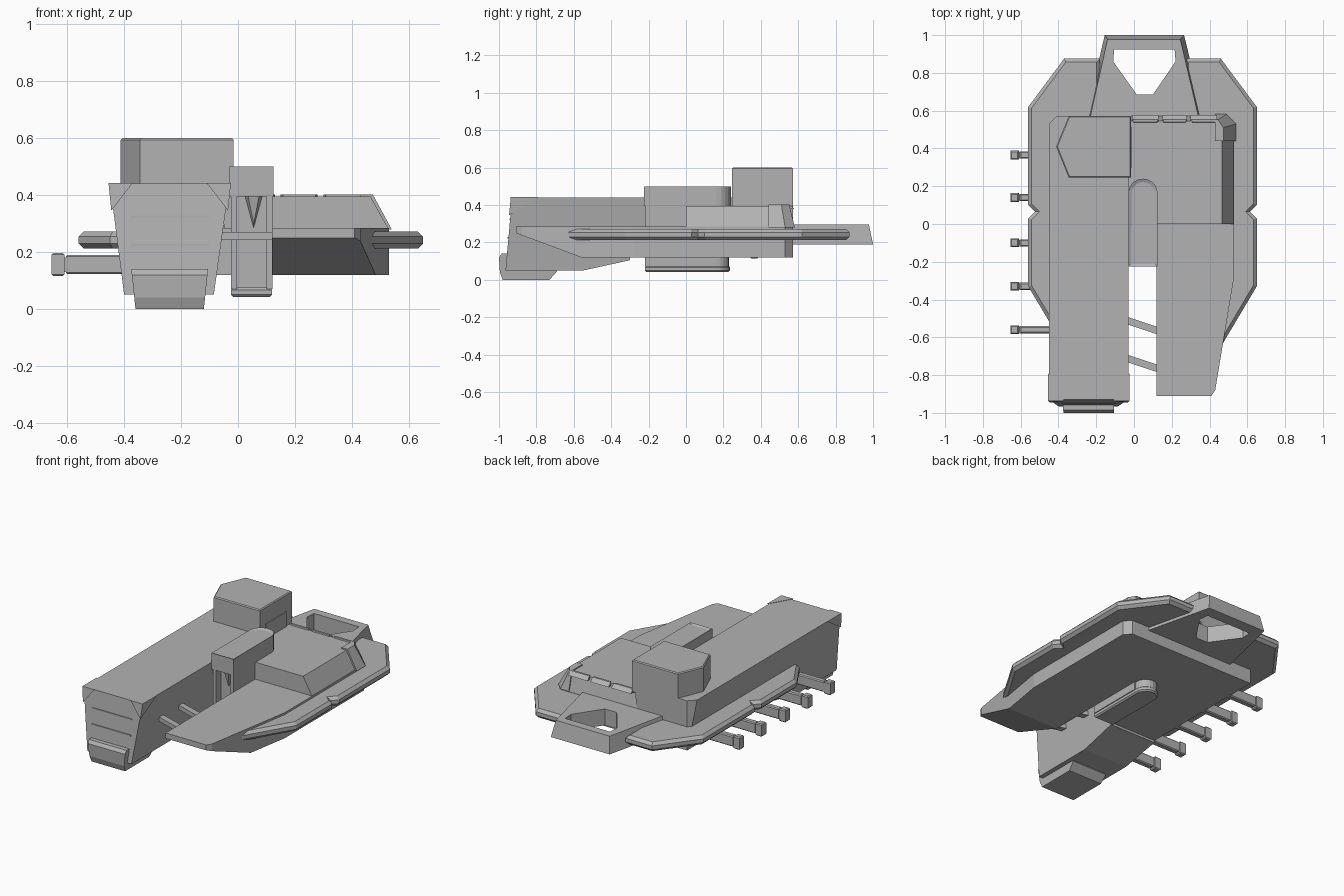
import bpy, bmesh
from mathutils import Vector

if "Cube" in bpy.data.objects:
    bpy.data.objects.remove(bpy.data.objects["Cube"])

grey = bpy.data.materials.new("hull grey")
grey.diffuse_color = (0.45, 0.45, 0.45, 1)
grey.use_nodes = True
grey.node_tree.nodes["Principled BSDF"].inputs["Base Color"].default_value = grey.diffuse_color


def finish(bm, name):
    bmesh.ops.recalc_face_normals(bm, faces=bm.faces)
    mesh = bpy.data.meshes.new(name)
    bm.to_mesh(mesh)
    bm.free()
    mesh.materials.append(grey)
    obj = bpy.data.objects.new(name, mesh)
    bpy.context.collection.objects.link(obj)
    return obj


def loft(low, high):
    """Solid between two rings of 3D points."""
    bm = bmesh.new()
    a = [bm.verts.new(p) for p in low]
    b = [bm.verts.new(p) for p in high]
    bm.faces.new(a)
    bm.faces.new(b)
    n = len(a)
    for i in range(n):
        j = (i + 1) % n
        bm.faces.new((a[i], a[j], b[j], b[i]))
    bmesh.ops.recalc_face_normals(bm, faces=bm.faces)
    return bm


def plan(pts, z0, z1, top=None, rim=0):
    """Plan outline raised from z0 to z1, with an optional chamfered rim."""
    bm = loft([(x, y, z0) for x, y in pts], [(x, y, z1) for x, y in top or pts])
    if rim:
        edges = [e for e in bm.edges if abs(e.verts[0].co.z - e.verts[1].co.z) < 1e-5]
        bmesh.ops.bevel(bm, geom=edges, offset=rim, segments=1, affect='EDGES')
    return bm


def cut(bm, co, normal):
    """Slice off the side the normal points to and cap it."""
    bmesh.ops.bisect_plane(bm, geom=bm.verts[:] + bm.edges[:] + bm.faces[:],
                           plane_co=co, plane_no=Vector(normal), clear_outer=True)
    bmesh.ops.holes_fill(bm, edges=[e for e in bm.edges if e.is_boundary])


def box(name, x0, x1, y0, y1, z0, z1, rim=0):
    return finish(plan([(x0, y0), (x1, y0), (x1, y1), (x0, y1)], z0, z1, rim=rim), name)


def capsule(x0, x1, y0, y1):
    """Outline square at the front, rounded at the back."""
    import math
    r, cx = (x1 - x0) / 2, (x0 + x1) / 2
    arc = [(cx + r * math.cos(math.pi * i / 10), y1 - r + r * math.sin(math.pi * i / 10))
           for i in range(11)]
    return [(x0, y0), (x1, y0)] + arc


# Long hull with sides leaning inward towards the keel
profile = [(-0.93, 0.44), (0.572, 0.44), (0.572, 0.12), (-0.3, 0.12),
           (-0.3, 0.105), (-0.55, 0.05), (-0.965, 0.05)]
bm = loft([(-0.45 + 0.05 * (0.44 - z) / 0.39, y, z) for y, z in profile],
          [(-0.03 - 0.055 * (0.44 - z) / 0.39, y, z) for y, z in profile])
cut(bm, (-0.45, 0.53, 0.44), (-1, 1, 0))
finish(bm, "long_hull")

# Nose foot
foot = [(-0.985, 0.14), (-1.0, 0.12), (-0.995, 0.04), (-0.98, 0.0),
        (-0.73, 0.0), (-0.69, 0.045), (-0.69, 0.14)]
finish(loft([(-0.36 - 0.015 * z / 0.14, y, z) for y, z in foot],
            [(-0.12 + 0.015 * z / 0.14, y, z) for y, z in foot]), "nose_foot")

# Nose corner guards and panel strips
for side in (-1, 1):
    bm = bmesh.new()
    mid = -0.24
    pts = [(mid + side * 0.215, -0.937, 0.443), (mid + side * 0.13, -0.937, 0.443),
           (mid + side * 0.215, -0.79, 0.443), (mid + side * 0.205, -0.946, 0.345)]
    v = [bm.verts.new(p) for p in pts]
    for f in ((0, 1, 2), (0, 1, 3), (0, 2, 3), (1, 2, 3)):
        bm.faces.new([v[i] for i in f])
    finish(bm, "nose_corner_guard")
for z in (0.22, 0.32):
    y = -0.93 - 0.035 * (0.44 - z) / 0.39
    box("nose_panel_strip", -0.38, -0.1, y - 0.004, y + 0.02, z, z + 0.008)

# Turret housing on the long hull
finish(plan([(-0.412, 0.41), (-0.345, 0.245), (-0.015, 0.245), (-0.015, 0.572),
             (-0.345, 0.572)], 0.39, 0.6, rim=0.006), "turret_housing")
box("housing_hatch", -0.02, -0.01, 0.3, 0.51, 0.39, 0.49)

# Short hull with a ramped underside
bm = plan([(0.12, -0.91), (0.41, -0.91), (0.43, -0.88), (0.53, -0.28), (0.53, 0.53),
           (0.49, 0.572), (0.12, 0.572)], 0.12, 0.285)
cut(bm, (0.3, -0.91, 0.25), (0, -0.13, -0.35))
finish(bm, "short_hull")
box("centre_slab", -0.2, 0.13, -0.15, 0.572, 0.12, 0.285)

# Raised deck with sloping outer side, corner armour and rear rim
finish(plan([(-0.05, 0), (0.53, 0), (0.53, 0.53), (0.49, 0.575), (-0.05, 0.575)],
            0.28, 0.395,
            [(-0.05, 0), (0.465, 0), (0.465, 0.5), (0.43, 0.545), (-0.05, 0.545)]),
       "raised_deck")
finish(plan([(0.43, 0.44), (0.54, 0.44), (0.54, 0.53), (0.49, 0.582), (0.43, 0.582)],
            0.28, 0.403,
            [(0.43, 0.44), (0.473, 0.44), (0.473, 0.51), (0.445, 0.552), (0.43, 0.552)]),
       "corner_armour")
for x0, x1 in ((-0.01, 0.13), (0.15, 0.28), (0.3, 0.44)):
    finish(plan([(x0, 0.535), (x1, 0.535), (x1, 0.577), (x0, 0.577)], 0.38, 0.403,
                [(x0 + 0.01, 0.54), (x1 - 0.01, 0.54), (x1, 0.553), (x0, 0.553)]),
           "deck_rim")

# Side wings, each with a small V notch in its outer edge
left = [(-0.18, 0.875), (-0.37, 0.875), (-0.56, 0.62), (-0.56, 0.1), (-0.525, 0.065),
        (-0.56, 0.03), (-0.56, -0.33), (-0.45, -0.515), (-0.18, -0.515)]
right = [(0.27, 0.875), (0.46, 0.875), (0.65, 0.62), (0.65, 0.1), (0.615, 0.065),
         (0.65, 0.03), (0.65, -0.33), (0.46, -0.65), (0.27, -0.65)]
for name, pts in (("left_wing", left), ("right_wing", right)):
    finish(plan(pts, 0.212, 0.272, rim=0.018), name)

# Tail frame with a shield-shaped opening
tail = finish(plan([(-0.26, 0.55), (0.375, 0.55), (0.265, 1.0), (-0.155, 1.0)],
                   0.19, 0.295, [(-0.235, 0.55), (0.345, 0.55), (0.245, 0.978),
                                 (-0.14, 0.978)]), "tail_frame")
cutter = finish(plan([(-0.105, 0.925), (-0.11, 0.86), (0.015, 0.685), (0.1, 0.685),
                      (0.22, 0.86), (0.215, 0.925)], 0.1, 0.4), "tail_opening_cutter")
cutter.hide_render = True
cutter.hide_viewport = True
mod = tail.modifiers.new("opening", 'BOOLEAN')
mod.operation = 'DIFFERENCE'
mod.solver = 'EXACT'
mod.object = cutter

# Central pod: cap with sunken top, keel, and open-fronted body
bm = plan(capsule(-0.03, 0.125, -0.225, 0.24), 0.395, 0.5)
top = [f for f in bm.faces if f.normal.z > 0.9]
bmesh.ops.inset_region(bm, faces=top, thickness=0.018, depth=0)
bmesh.ops.translate(bm, verts=list({v for f in top for v in f.verts}), vec=(0, 0, -0.008))
finish(bm, "pod_cap")
finish(plan(capsule(-0.025, 0.12, -0.22, 0.235), 0.042, 0.075, rim=0.008), "pod_keel")
finish(plan(capsule(-0.02, 0.115, -0.17, 0.23), 0.07, 0.4), "pod_core")
for x in (-0.025, 0.1):
    box("pod_wall", x, x + 0.022, -0.22, 0.15, 0.07, 0.4)
finish(loft([(0.02, -0.16, 0.4), (0.09, -0.16, 0.4), (0.055, -0.16, 0.27)],
            [(0.035, -0.2, 0.4), (0.075, -0.2, 0.4), (0.055, -0.18, 0.3)]), "pod_wedge")

# Struts joining the two hulls
for y in (-0.5, -0.7):
    finish(plan([(-0.07, y + 0.02), (-0.07, y - 0.02), (0.14, y - 0.13 + 0.04),
                 (0.14, y - 0.05)], 0.242, 0.27), "strut")

# Row of side guns
for y in (0.365, 0.14, -0.1, -0.33, -0.56):
    box("gun_barrel", -0.605, -0.39, y - 0.019, y + 0.019, 0.122, 0.19, 0.006)
    box("gun_muzzle", -0.655, -0.61, y - 0.023, y + 0.023, 0.115, 0.197, 0.006)
    box("gun_collar", -0.61, -0.6, y - 0.015, y + 0.015, 0.13, 0.18)
